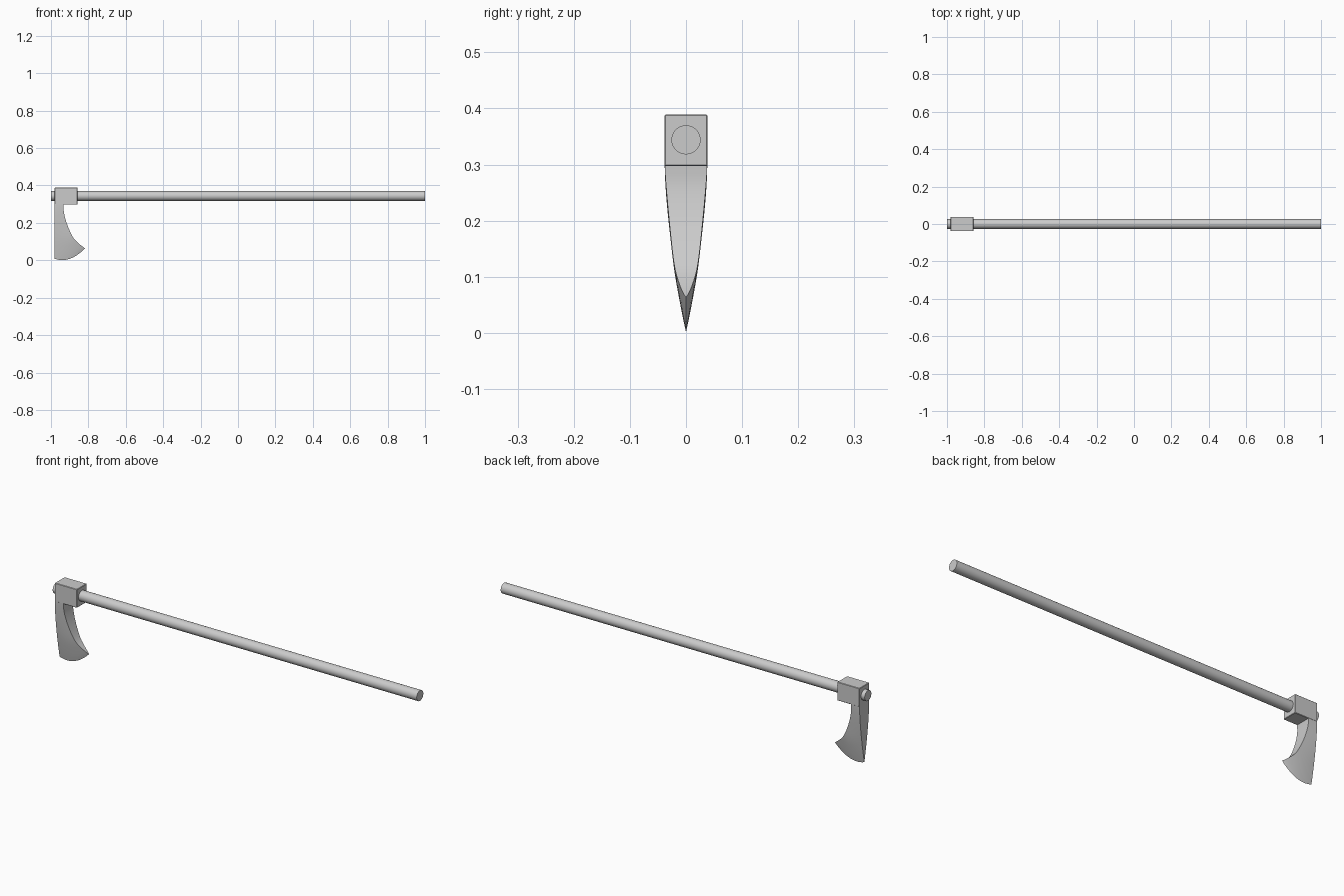
import bpy, bmesh, math

if "Cube" in bpy.data.objects:
    bpy.data.objects.remove(bpy.data.objects["Cube"])


def smooth(obj, angle):
    bpy.ops.object.select_all(action='DESELECT')
    obj.select_set(True)
    bpy.context.view_layer.objects.active = obj
    bpy.ops.object.shade_smooth_by_angle(angle=math.radians(angle))


# Handle: long round shaft along x
bpy.ops.mesh.primitive_cylinder_add(vertices=32, radius=0.026, depth=2,
                                    location=(0, 0, 0.344), rotation=(0, math.pi / 2, 0))
handle = bpy.context.object
handle.name = "handle"
smooth(handle, 30)

# Socket: block the handle passes through
bpy.ops.mesh.primitive_cube_add(size=1, location=(-0.919, 0, 0.343))
socket = bpy.context.object
socket.name = "head_socket"
socket.dimensions = (0.122, 0.077, 0.092)
bpy.ops.object.transform_apply(location=False, rotation=False, scale=True)
bevel = socket.modifiers.new("edge", 'BEVEL')
bevel.width = 0.002
bevel.segments = 1

# Blade: loft from the socket down to a curved cutting edge
INNER = [(-0.932, 0.30), (-0.931, 0.257), (-0.914, 0.193),
         (-0.882, 0.123), (-0.847, 0.086), (-0.818, 0.064)]
STEPS, COLS, HALF = 20, 10, 0.038


def curve_point(t):
    # Catmull-Rom through the inner concave profile
    f = t * (len(INNER) - 1)
    i = min(int(f), len(INNER) - 2)
    u = f - i
    p0, p1, p2, p3 = (INNER[min(max(i + k, 0), len(INNER) - 1)] for k in (-1, 0, 1, 2))
    return [0.5 * (2 * b + (c - a) * u + (2 * a - 5 * b + 4 * c - d) * u * u
                   + (3 * b - a - 3 * c + d) * u ** 3)
            for a, b, c, d in zip(p0, p1, p2, p3)]


bm = bmesh.new()
sides = {1: [], -1: []}
for r in range(STEPS + 1):
    t = r / STEPS
    rx, rz = curve_point(t)
    lx, lz = -0.98, 0.30 - 0.292 * t
    for sgn in (1, -1):
        row = []
        for c in range(COLS + 1):
            s = c / COLS
            x = lx + (rx - lx) * s
            z = lz + (rz - lz) * s - 0.028 * 4 * s * (1 - s) * t ** 2
            depth = (0.30 - z) / (0.30 - z + 1e-9 + (1 - t) * 0.25) if t < 1 else 1
            # bulging taper to a sharp edge
            row.append(bm.verts.new((x, sgn * HALF * (1 - t ** 1.6), z)))
        sides[sgn].append(row)
for r in range(STEPS):
    for sgn in (1, -1):
        a, b = sides[sgn][r], sides[sgn][r + 1]
        for c in range(COLS):
            bm.faces.new((a[c], a[c + 1], b[c + 1], b[c]))
    for c in (0, COLS):
        f, g = sides[1], sides[-1]
        bm.faces.new((f[r][c], f[r + 1][c], g[r + 1][c], g[r][c]))
bm.faces.new(sides[1][0] + sides[-1][0][::-1])
bmesh.ops.remove_doubles(bm, verts=bm.verts, dist=0.0001)
bmesh.ops.recalc_face_normals(bm, faces=bm.faces)
mesh = bpy.data.meshes.new("blade")
bm.to_mesh(mesh)
bm.free()
blade = bpy.data.objects.new("blade", mesh)
bpy.context.collection.objects.link(blade)
smooth(blade, 30)
